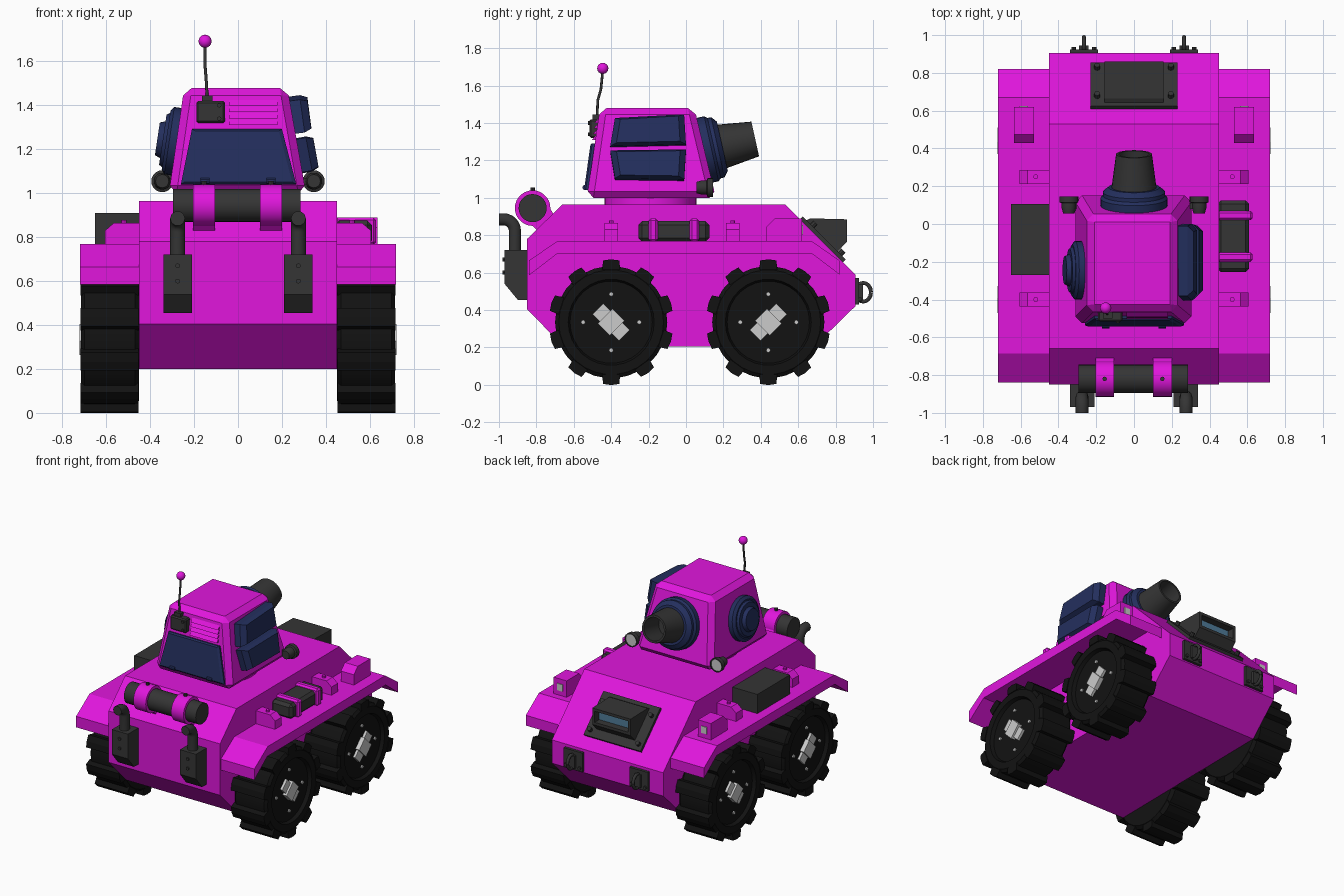
import bpy, bmesh
from math import cos, sin, pi, radians
from mathutils import Vector, Matrix

if "Cube" in bpy.data.objects:
    bpy.data.objects.remove(bpy.data.objects["Cube"])

def material(name, r, g, b):
    m = bpy.data.materials.new(name)
    m.diffuse_color = (r, g, b, 1)
    m.use_nodes = True
    m.node_tree.nodes["Principled BSDF"].inputs["Base Color"].default_value = m.diffuse_color
    return m

PINK = material("magenta_paint", .75, .008, .72)
DARK = material("dark_metal", .035, .035, .035)
TYRE = material("rubber", .006, .006, .006)
NAVY = material("navy_armour", .017, .028, .11)
GLASS = material("glass", .08, .2, .32)

def finish(name, bm, mat, bevel=0, smooth=False):
    bmesh.ops.remove_doubles(bm, verts=bm.verts, dist=1e-5)
    bmesh.ops.recalc_face_normals(bm, faces=bm.faces)
    me = bpy.data.meshes.new(name)
    bm.to_mesh(me)
    bm.free()
    if mat:
        me.materials.append(mat)
    if smooth:
        me.polygons.foreach_set("use_smooth", [True] * len(me.polygons))
        me.set_sharp_from_angle(angle=radians(32))
    ob = bpy.data.objects.new(name, me)
    bpy.context.collection.objects.link(ob)
    if bevel:
        mod = ob.modifiers.new("bevel", 'BEVEL')
        mod.width, mod.segments = bevel, 1
    return ob

def prism(name, profiles, a, b, mat, axis='x', bevel=0):
    """Extrude closed profiles along x (points y,z) or y (points x,z)."""
    bm = bmesh.new()
    for prof in profiles:
        ends = [[bm.verts.new((e, p, q) if axis == 'x' else (p, e, q)) for p, q in prof] for e in (a, b)]
        n = len(prof)
        for ring in ends:
            bm.faces.new(ring)
        for i in range(n):
            j = (i + 1) % n
            bm.faces.new((ends[0][i], ends[0][j], ends[1][j], ends[1][i]))
    return finish(name, bm, mat, bevel)

def box(name, x, y, z, mat, bevel=0):
    x0, x1 = sorted(x)
    return prism(name, [[(y[0], z[0]), (y[1], z[0]), (y[1], z[1]), (y[0], z[1])]], x0, x1, mat, bevel=bevel)

def lathe(name, prof, origin, direction, mat, segs=24):
    """Revolve (radius, height) points about a directed axis."""
    bm = bmesh.new()
    rings = [[bm.verts.new((r * cos(2 * pi * i / segs), r * sin(2 * pi * i / segs), h))
              for i in range(segs)] for r, h in prof]
    for A, B in zip(rings, rings[1:]):
        for i in range(segs):
            j = (i + 1) % segs
            bm.faces.new((A[i], A[j], B[j], B[i]))
    rot = Vector(direction).to_track_quat('Z', 'Y').to_matrix().to_4x4()
    bm.transform(Matrix.Translation(origin) @ rot)
    return finish(name, bm, mat, smooth=True)

def rod(name, r, h0, h1, origin, direction, mat, segs=16):
    return lathe(name, [(0, h0), (r, h0), (r, h1), (0, h1)], origin, direction, mat, segs)

def slab(name, quad, thick, inset, mat):
    """Raised panel: base quad, pushed out and shrunk towards its middle."""
    q = [Vector(v) for v in quad]
    c = sum(q, Vector()) / 4
    n = (q[1] - q[0]).cross(q[3] - q[0]).normalized()
    bm = bmesh.new()
    rings = [[bm.verts.new(c + (v - c) * k + n * t) for v in q]
             for k, t in ((1, -.02), (1, thick * .6), (1 - inset, thick))]
    bm.faces.new(rings[0])
    bm.faces.new(rings[2])
    for A, B in zip(rings, rings[1:]):
        for i in range(4):
            bm.faces.new((A[i], A[(i + 1) % 4], B[(i + 1) % 4], B[i]))
    return finish(name, bm, mat)

def tube(name, pts, r, mat):
    cu = bpy.data.curves.new(name, 'CURVE')
    cu.dimensions, cu.bevel_depth, cu.bevel_resolution, cu.use_fill_caps = '3D', r, 3, True
    sp = cu.splines.new('POLY')
    sp.points.add(len(pts) - 1)
    for p, co in zip(sp.points, pts):
        p.co = (*co, 1)
    cu.materials.append(mat)
    ob = bpy.data.objects.new(name, cu)
    bpy.context.collection.objects.link(ob)
    return ob

# Hull and turret ring
prism("hull", [[(-.85, .405), (-.65, .2), (.69, .21), (.905, .42), (.905, .59),
                (.53, .965), (-.66, .965), (-.85, .78)]], -.45, .45, PINK)
rod("turret_ring", .245, 0, .06, (0, -.19, .95), (0, 0, 1), PINK, 32)

# Turret: tapered block with chamfered edges
bm = bmesh.new()
lo = [bm.verts.new(v) for v in ((-.315, -.53, 1), (.31, -.53, 1), (.31, .16, 1), (-.315, .16, 1))]
hi = [bm.verts.new(v) for v in ((-.245, -.46, 1.48), (.225, -.46, 1.48), (.225, .045, 1.48), (-.245, .045, 1.48))]
bm.faces.new(lo)
bm.faces.new(hi)
for i in range(4):
    bm.faces.new((lo[i], lo[(i + 1) % 4], hi[(i + 1) % 4], hi[i]))
finish("turret", bm, PINK, bevel=.035)

# Gun with mantlet
aim = Vector((0, .976, .217))
gun = Vector((0, .17, 1.27))
lathe("gun_mantlet", [(0, -.13), (.16, -.13), (.16, -.09), (.178, -.085), (.178, -.035), (.165, -.02),
                      (.165, 0), (.135, .025), (0, .025)], gun, aim, NAVY, 32)
lathe("gun_barrel", [(0, 0), (.122, 0), (.095, .205), (.08, .205), (.08, .03), (0, .03)], gun, aim, DARK, 28)

# Round hatch on the left wall, two armour panels on the right wall
lathe("round_hatch", [(0, -.03), (.155, -.03), (.155, .03), (.135, .045), (.125, .045), (.115, .06),
                      (.085, .06), (.075, .085), (0, .085)], (-.283, -.245, 1.235), (-1, 0, .15), NAVY, 28)
slab("upper_side_panel", [(.256, -.405, 1.27), (.256, 0, 1.28), (.235, -.01, 1.44), (.235, -.38, 1.42)], .08, .16, NAVY)
slab("lower_side_panel", [(.29, -.38, 1.095), (.29, -.01, 1.09), (.262, 0, 1.25), (.262, -.405, 1.245)], .08, .16, NAVY)

# Plate, louvres and aerial on the -y wall
slab("turret_plate", [(-.26, -.523, 1.04), (.265, -.523, 1.04), (.2, -.488, 1.29), (-.21, -.488, 1.29)], .022, .07, NAVY)
for i in range(4):
    z = 1.31 + .03 * i
    y = -.53 + (z - 1) * .146
    prism("louvre", [[(y + .02, z), (y - .018, z), (y + .004, z + .026), (y + .02, z + .026)]], -.04, .18, PINK)
for x in (-.15, .15):
    rod("plate_hinge", .014, -.02, .02, (x, -.54, 1.055), (1, 0, 0), NAVY, 10)
box("aerial_box", (-.19, -.06), (-.515, -.45), (1.32, 1.42), DARK, .008)
box("aerial_socket", (-.165, -.115), (-.5, -.45), (1.41, 1.445), DARK)
for z in (1.34, 1.4):
    rod("aerial_box_bolt", .01, 0, .01, (-.085, -.514, z), (0, -1, 0), DARK, 8)
tube("aerial", [(-.14, -.475, 1.43), (-.145, -.472, 1.52), (-.15, -.455, 1.58), (-.15, -.445, 1.68)], .007, DARK)
lathe("aerial_ball", [(.03 * sin(pi * k / 8), -.03 * cos(pi * k / 8)) for k in range(9)],
      (-.15, -.445, 1.692), (0, 0, 1), PINK, 16)

# Driver plate with hooded viewing slot on the sloping +y face
slab("visor_plate", [(.23, .61, .885), (-.23, .61, .885), (-.23, .84, .655), (.23, .84, .655)], .03, .06, DARK)
visor = prism("visor_hood", [[(.62, .87), (.665, .89), (.86, .885), (.86, .765), (.79, .69)]], -.155, .155, DARK)
visor.data.materials.append(GLASS)
bm = bmesh.new()
bm.from_mesh(visor.data)
face = max(bm.faces, key=lambda f: f.normal.y)
bmesh.ops.inset_region(bm, faces=[face], thickness=.028)
bmesh.ops.inset_region(bm, faces=[face], thickness=.002, depth=-.05)
face.material_index = 1
bm.to_mesh(visor.data)
bm.free()
for x in (-.195, .195):
    for y in (.66, .81):
        rod("visor_bolt", .016, 0, .045, (x, y, 1.495 - y), (0, 1, 1), DARK, 8)

# Rolled bundle on the -y slope with straps
rod("bundle", .075, -.295, .285, (0, -.82, .945), (1, 0, 0), DARK, 28)
for x in (-.155, .15):
    rod("bundle_strap", .095, -.05, .05, (x, -.82, .945), (1, 0, 0), PINK, 28)
    prism("strap_foot", [[(-.84, .87), (-.79, .82), (-.7, .9), (-.75, .98)]], x - .05, x + .05, PINK)
    rod("strap_bolt", .012, 0, .02, (x, -.82, 1.035), (0, 0, 1), DARK, 8)

# Left stowage box, right strapped pack
box("stowage_box", (-.65, -.44), (-.27, .105), (.765, .91), DARK)
box("side_pack", (.44, .61), (-.255, .125), (.765, .875), DARK, .02)
for y in (-.175, .1 - .055):
    box("pack_strap", (.44, .628), (y - .025, y + .025), (.765, .89), PINK, .012)

for s in (-1, 1):
    # Bent mudguard sheet
    prism("fender", [[(-.84, .585), (-.69, .7), (.675, .7), (.82, .59), (.82, .665), (.67, .77),
                      (-.685, .77), (-.84, .665)]], s * .44, s * .72, PINK)
    # Mudguard brackets and lamp boxes
    for y in (-.4, .25):
        prism("fender_bracket", [[(s * .44, .765), (s * .605, .765), (s * .605, .83), (s * .565, .865), (s * .44, .865)][::s]],
              y - .037, y + .037, PINK, 'y')
        rod("bracket_bolt", .013, 0, .015, (s * .52, y, .863), (0, 0, 1), PINK, 8)
    prism("lamp_box", [[(.43, .765), (.62, .765), (.62, .89), (.475, .89), (.43, .845)]], s * .53, s * .635, PINK)
    box("lamp_box_lens", (s * .56, s * .605), (.6, .626), (.805, .855), None)

    # Turret headlamps
    lathe("headlamp", [(0, -.03), (.03, -.03), (.038, 0), (.038, .025), (.05, .03), (.05, .06), (.042, .06),
                       (.042, .05), (0, .05)], (s * .345, .085, 1.055), (0, 1, 0), DARK, 20)
    rod("headlamp_lens", .042, .045, .056, (s * .345, .085, 1.055), (0, 1, 0), None, 20)
    box("headlamp_arm", (s * .27, s * .34), (.08, .11), (1.04, 1.07), DARK)

    # Exhaust silencer and bent pipe
    x = s * .275
    prism("exhaust_box", [[(-.84, .455), (-.9, .455), (-.97, .54), (-.97, .72), (-.84, .72)]], x - .065, x + .065, DARK)
    arc = [(x, -.975 + .06 * cos(a), .825 + .06 * sin(a)) for a in [k * pi / 12 for k in range(7)]]
    tube("exhaust_pipe", [(x, -.915, .7)] + arc + [(x, -1, .885)], .034, DARK)
    for z in (.6, .67):
        rod("exhaust_bolt", .011, 0, .01, (x, -.97, z), (0, -1, 0), DARK, 8)

    # Towing eyes on the +y face
    x = s * .265
    box("tow_plate", (x - .075, x + .075), (.9, .925), (.43, .57), DARK)
    ring = [(x, .948 + .041 * cos(a), .495 + .05 * sin(a)) for a in [k * pi / 8 for k in range(17)]]
    tube("tow_eye", ring, .011, DARK)
    box("tow_lug", (x - .025, x + .025), (.92, .945), (.45, .54), DARK)
    for dx in (-.055, .055):
        rod("tow_bolt", .012, 0, .012, (x + dx, .925, .455), (0, 1, 0), DARK, 8)

    # Wheels: tyre, lugs, angled hub blocks and bolts
    for cy, tilt in ((-.4, -1), (.44, 1)):
        cz, c = .335, (s * .45, cy, .335)
        lathe("tyre", [(0, 0), (.28, 0), (.3, .02), (.3, .25), (.28, .265), (.23, .265), (.22, .24), (0, .24)],
              c, (s, 0, 0), TYRE, 30)
        lugs = []
        for k in range(10):
            a = pi / 2 + k * pi / 5
            lugs.append([(cy + r * cos(a + t), cz + r * sin(a + t))
                         for r, t in ((.285, -.17), (.333, -.13), (.336, 0), (.333, .13), (.285, .17))])
        prism("tyre_lugs", lugs, s * .452, s * .718, TYRE)
        d, e = Vector((1, tilt)).normalized(), Vector((-tilt, 1)).normalized()
        for nm, u, v, out in (("hub_bar", .1, .04, .708), ("hub_block", .045, .055, .722)):
            prism(nm, [[(cy + d.x * u * i + e.x * v * j, cz + d.y * u * i + e.y * v * j)
                        for i, j in ((-1, -1), (1, -1), (1, 1), (-1, 1))]], s * .66, s * out, None)
        for k in range(4):
            a = k * pi / 2
            rod("wheel_bolt", .012, .23, .25, (c[0], cy + .15 * cos(a), cz + .15 * sin(a)), (s, 0, 0), None, 8)
